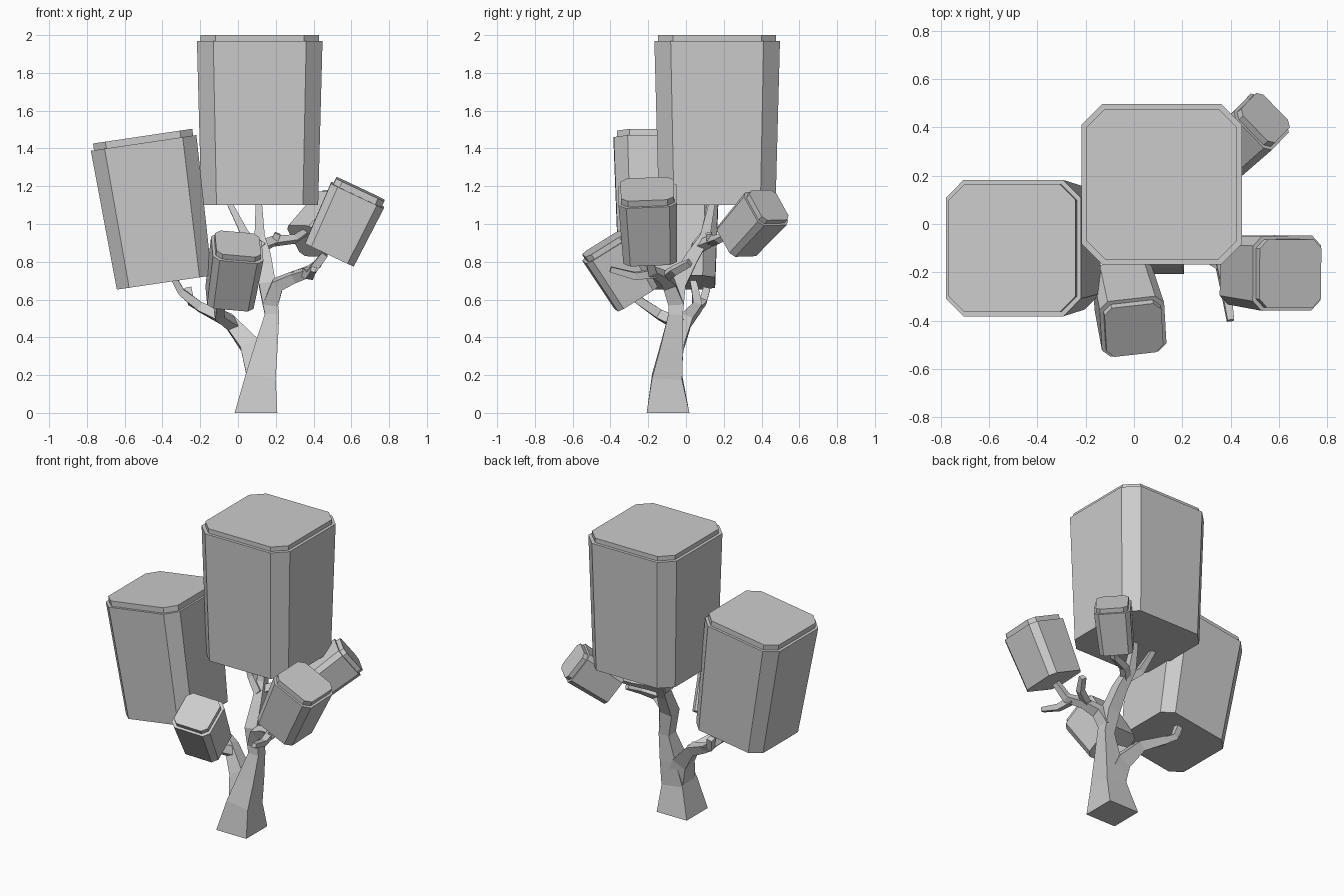
import bpy
import bmesh
from math import radians
from mathutils import Vector, Quaternion

if "Cube" in bpy.data.objects:
    bpy.data.objects.remove(bpy.data.objects["Cube"], do_unlink=True)

UP = Vector((0, 0, 1))

grey = bpy.data.materials.new("plain_grey")
grey.use_nodes = True
COLOUR = (0.6, 0.6, 0.6, 1)
grey.diffuse_color = COLOUR
grey.node_tree.nodes["Principled BSDF"].inputs["Base Color"].default_value = COLOUR


def loft(name, rings):
    """Skin a closed, capped solid over rings of points."""
    bm = bmesh.new()
    loops = [[bm.verts.new(p) for p in ring] for ring in rings]
    n = len(loops[0])
    for low, high in zip(loops, loops[1:]):
        for i in range(n):
            j = (i + 1) % n
            bm.faces.new((low[i], low[j], high[j], high[i]))
    bm.faces.new(loops[0][::-1])
    bm.faces.new(loops[-1])
    bmesh.ops.recalc_face_normals(bm, faces=bm.faces)
    mesh = bpy.data.meshes.new(name)
    bm.to_mesh(mesh)
    bm.free()
    mesh.materials.append(grey)
    obj = bpy.data.objects.new(name, mesh)
    bpy.context.collection.objects.link(obj)
    return obj


def branch(name, nodes):
    """Four-sided tapering limb through (x, y, z, half_width) nodes."""
    pts = [Vector(n[:3]) for n in nodes]
    rings = []
    for i, node in enumerate(nodes):
        tangent = pts[min(i + 1, len(pts) - 1)] - pts[max(i - 1, 0)]
        if i == 0 and node[2] == 0:
            tangent = UP
        turn = UP.rotation_difference(tangent)
        w = node[3]
        rings.append([pts[i] + turn @ Vector((sx * w, sy * w, 0))
                      for sx, sy in ((-1, -1), (1, -1), (1, 1), (-1, 1))])
    return loft(name, rings)


def octagon(width, chamfer, z):
    """Square outline with cut corners."""
    h, c = width / 2, width / 2 - chamfer
    return [Vector((x, y, z)) for x, y in (
        (-c, -h), (c, -h), (h, -c), (h, c), (c, h), (-c, h), (-h, c), (-h, -c))]


def foliage(name, bottom, top, width, taper, lid, inset, yaw=0):
    """Tapered block with cut corners and a thin inset lid."""
    bottom, top = Vector(bottom), Vector(top)
    axis = top - bottom
    length = axis.length
    turn = UP.rotation_difference(axis) @ Quaternion(UP, radians(yaw))
    cut = width * 0.13
    rings = [octagon(width * taper, cut * taper, 0),
             octagon(width, cut, length - lid),
             octagon(width - 2 * inset, cut * 0.9, length - lid),
             octagon(width - 2 * inset, cut * 0.9, length)]
    return loft(name, [[bottom + turn @ p for p in r] for r in rings])


# Foliage blocks
foliage("top_foliage", (0.115, 0.165, 1.1), (0.115, 0.165, 2.0), 0.665, 0.93, 0.03, 0.02)
foliage("right_foliage", (-0.39, -0.10, 0.69), (-0.505, -0.10, 1.465), 0.565, 0.9, 0.036, 0.017)
foliage("front_foliage", (-0.045, -0.265, 0.61), (0.0, -0.44, 0.895), 0.27, 0.92, 0.03, 0.016, 5)
foliage("left_foliage", (0.485, -0.19, 0.84), (0.648, -0.205, 1.185), 0.31, 0.92, 0.035, 0.014)
foliage("back_foliage", (0.365, 0.27, 0.91), (0.545, 0.44, 1.10), 0.225, 0.92, 0.03, 0.013, 45)

# Trunk
branch("trunk", [(0.095, -0.095, 0, 0.113), (0.12, -0.1, 0.19, 0.08),
                 (0.15, -0.075, 0.35, 0.06), (0.18, -0.055, 0.52, 0.038),
                 (0.155, -0.045, 0.68, 0.044), (0.14, 0.03, 0.82, 0.035),
                 (0.115, 0.1, 0.93, 0.027), (0.11, 0.14, 1.12, 0.016)])

# Limbs on the right side
branch("right_limb", [(0.12, -0.1, 0.18, 0.07), (0.06, -0.06, 0.36, 0.05),
                      (-0.05, 0.0, 0.49, 0.033), (-0.2, 0.06, 0.56, 0.024),
                      (-0.3, 0.05, 0.64, 0.019), (-0.35, 0.03, 0.73, 0.015)])
branch("right_limb_stub", [(-0.17, 0.05, 0.545, 0.022), (-0.25, 0.09, 0.59, 0.02),
                           (-0.265, 0.11, 0.66, 0.019)])
branch("front_limb", [(-0.02, -0.02, 0.46, 0.03), (-0.1, -0.14, 0.52, 0.025),
                      (-0.085, -0.27, 0.61, 0.02)])

# Limbs on the left side
branch("left_limb", [(0.17, -0.05, 0.57, 0.04), (0.21, -0.09, 0.68, 0.034),
                     (0.3, -0.12, 0.72, 0.026), (0.39, -0.18, 0.75, 0.023),
                     (0.46, -0.2, 0.84, 0.018)])
branch("left_limb_stub", [(0.29, -0.11, 0.72, 0.022), (0.38, -0.06, 0.755, 0.02),
                          (0.43, 0.02, 0.795, 0.017)])
branch("left_limb_twig", [(0.36, -0.16, 0.74, 0.022), (0.38, -0.27, 0.725, 0.019),
                          (0.4, -0.4, 0.76, 0.014)])

# Upper limbs
branch("back_limb", [(0.12, 0.07, 0.88, 0.025), (0.19, 0.13, 0.91, 0.022),
                     (0.3, 0.17, 0.92, 0.018), (0.39, 0.28, 0.98, 0.014)])
branch("back_limb_stub", [(0.19, 0.13, 0.9, 0.018), (0.21, 0.12, 0.95, 0.016)])
branch("upper_limb", [(0.13, 0.05, 0.87, 0.026), (0.04, 0.1, 0.94, 0.022),
                      (-0.05, 0.13, 1.12, 0.014)])
